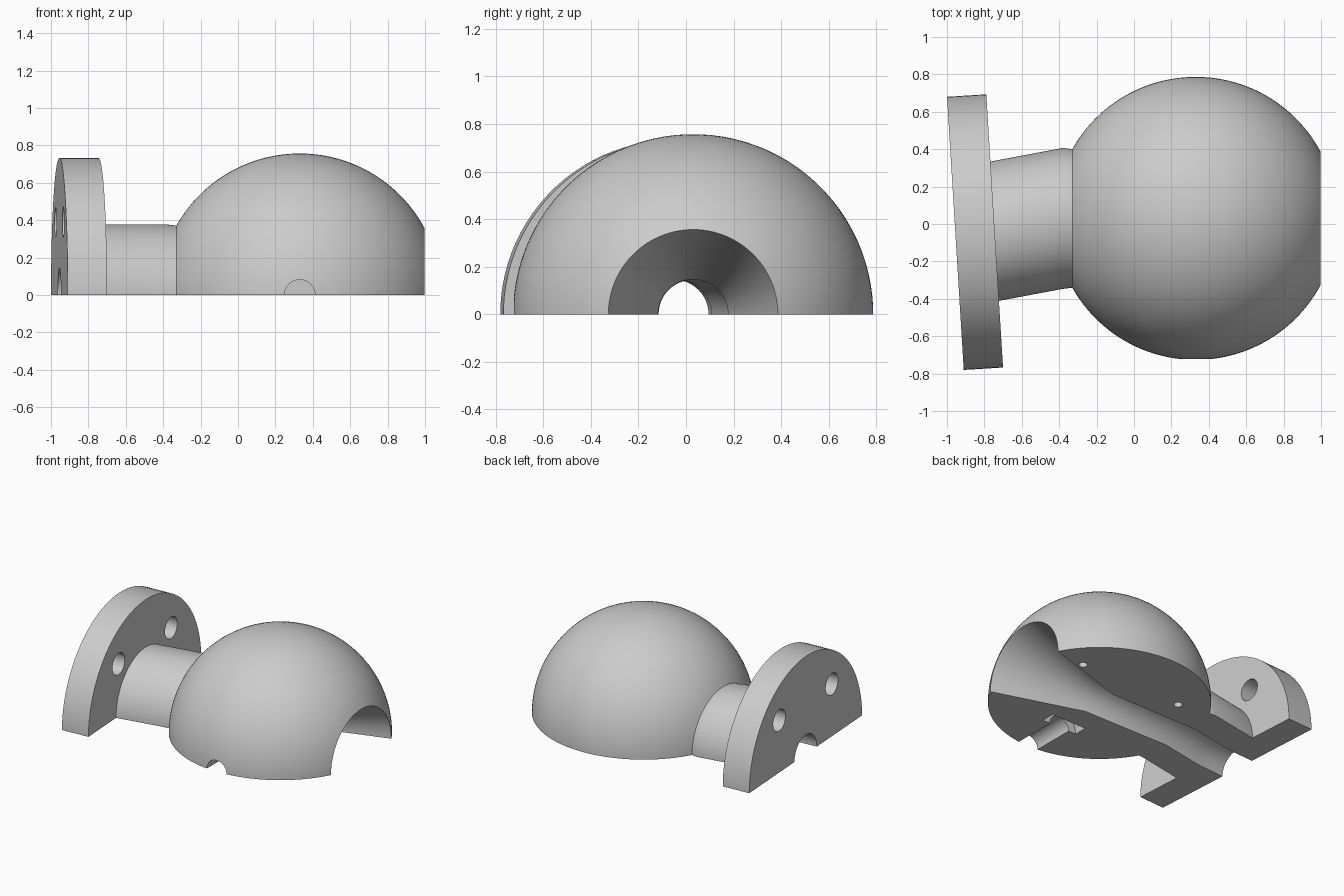
import bpy, bmesh, math

cube = bpy.data.objects.get("Cube")
if cube:
    bpy.data.objects.remove(cube, do_unlink=True)

R = 0.757            # ball radius
CX, CY = 0.33, 0.03  # ball centre
TILT = math.radians(3.5)
SEG = 96


def loft(name, rings):
    """Closed solid through circles given as (x, y, radius, yaw)."""
    bm = bmesh.new()
    loops = []
    for x, y, r, yaw in rings:
        loop = []
        for i in range(SEG):
            t = 2 * math.pi * (i + 0.5) / SEG
            side = r * math.cos(t)
            loop.append(bm.verts.new((x - side * math.sin(yaw),
                                      y + side * math.cos(yaw),
                                      r * math.sin(t))))
        loops.append(loop)
    for a, b in zip(loops, loops[1:]):
        for i in range(SEG):
            j = (i + 1) % SEG
            bm.faces.new((a[i], a[j], b[j], b[i]))
    bm.faces.new(loops[0])
    bm.faces.new(loops[-1])
    bmesh.ops.recalc_face_normals(bm, faces=bm.faces[:])
    mesh = bpy.data.meshes.new(name)
    bm.to_mesh(mesh)
    bm.free()
    obj = bpy.data.objects.new(name, mesh)
    bpy.context.collection.objects.link(obj)
    return obj


def cylinder(name, centre, r, depth, rot=(0, 0, 0)):
    bpy.ops.mesh.primitive_cylinder_add(vertices=32, radius=r, depth=depth,
                                        location=centre, rotation=rot)
    obj = bpy.context.object
    obj.name = name
    return obj


def combine(target, tool, operation):
    """Apply a boolean and discard the tool."""
    tool.hide_render = True
    mod = target.modifiers.new(operation.lower(), 'BOOLEAN')
    mod.operation = operation
    mod.solver = 'EXACT'
    mod.object = tool
    bpy.context.view_layer.update()
    graph = bpy.context.evaluated_depsgraph_get()
    mesh = bpy.data.meshes.new_from_object(target.evaluated_get(graph))
    target.modifiers.clear()
    target.data = mesh
    bpy.data.objects.remove(tool, do_unlink=True)


# Ball with truncated ends, running into the sheared neck
rings = [(-0.86, -0.06, 0.377, 0), (-0.38, CY, 0.377, 0)]
start, end = math.acos(-0.66 / R), math.acos(0.67 / R)
STEPS = 48
for k in range(STEPS + 1):
    t = start + (end - start) * k / STEPS
    rings.append((CX + R * math.cos(t), CY, R * math.sin(t), 0))
body = loft("ball_joint_half", rings)

# Tilted flange
flange = loft("flange", [(-0.955, -0.05, 0.732, TILT),
                         (-0.745, -0.037, 0.732, TILT)])
combine(body, flange, 'UNION')

# Funnel and bent bore
bore = loft("bore", [(-1.2, -0.065, 0.145, TILT), (-0.745, -0.037, 0.145, TILT),
                     (-0.38, CY, 0.145, 0), (CX, CY, 0.147, 0),
                     (1.0, CY, 0.357, 0), (1.1, CY, 0.388, 0)])
combine(body, bore, 'DIFFERENCE')

# Flange bolt holes
for side in (-1, 1):
    hole = cylinder("bolt_hole", (-0.85 - side * 0.021, -0.043 + side * 0.34, 0.39),
                    0.08, 0.5, (0, math.pi / 2, TILT))
    combine(body, hole, 'DIFFERENCE')

# Side screw channel and its wider nut pocket
channel = cylinder("screw_channel", (CX, -0.65, 0), 0.082, 0.6,
                   (math.pi / 2, 0, 0))
combine(body, channel, 'DIFFERENCE')
pocket = cylinder("nut_pocket", (CX, -0.345, 0), 0.145, 0.1,
                  (math.pi / 2, 0, 0))
combine(body, pocket, 'DIFFERENCE')

# Dowel holes in the flat underside
for side in (-1, 1):
    dowel = cylinder("dowel_hole", (CX + side * 0.42, CY + 0.325, 0), 0.03, 0.24)
    combine(body, dowel, 'DIFFERENCE')

# Flat split plane
bpy.ops.mesh.primitive_cube_add(size=4, location=(0, 0, -2))
lower_half = bpy.context.object
combine(body, lower_half, 'DIFFERENCE')

# Colour and shading
mat = bpy.data.materials.new("light_grey")
mat.use_nodes = True
colour = (0.6, 0.6, 0.6, 1)
mat.diffuse_color = colour
mat.node_tree.nodes["Principled BSDF"].inputs["Base Color"].default_value = colour
body.data.materials.clear()
body.data.materials.append(mat)
for poly in body.data.polygons:
    poly.material_index = 0

bpy.ops.object.select_all(action='DESELECT')
body.select_set(True)
bpy.context.view_layer.objects.active = body
bpy.ops.object.shade_smooth_by_angle(angle=math.radians(25))
